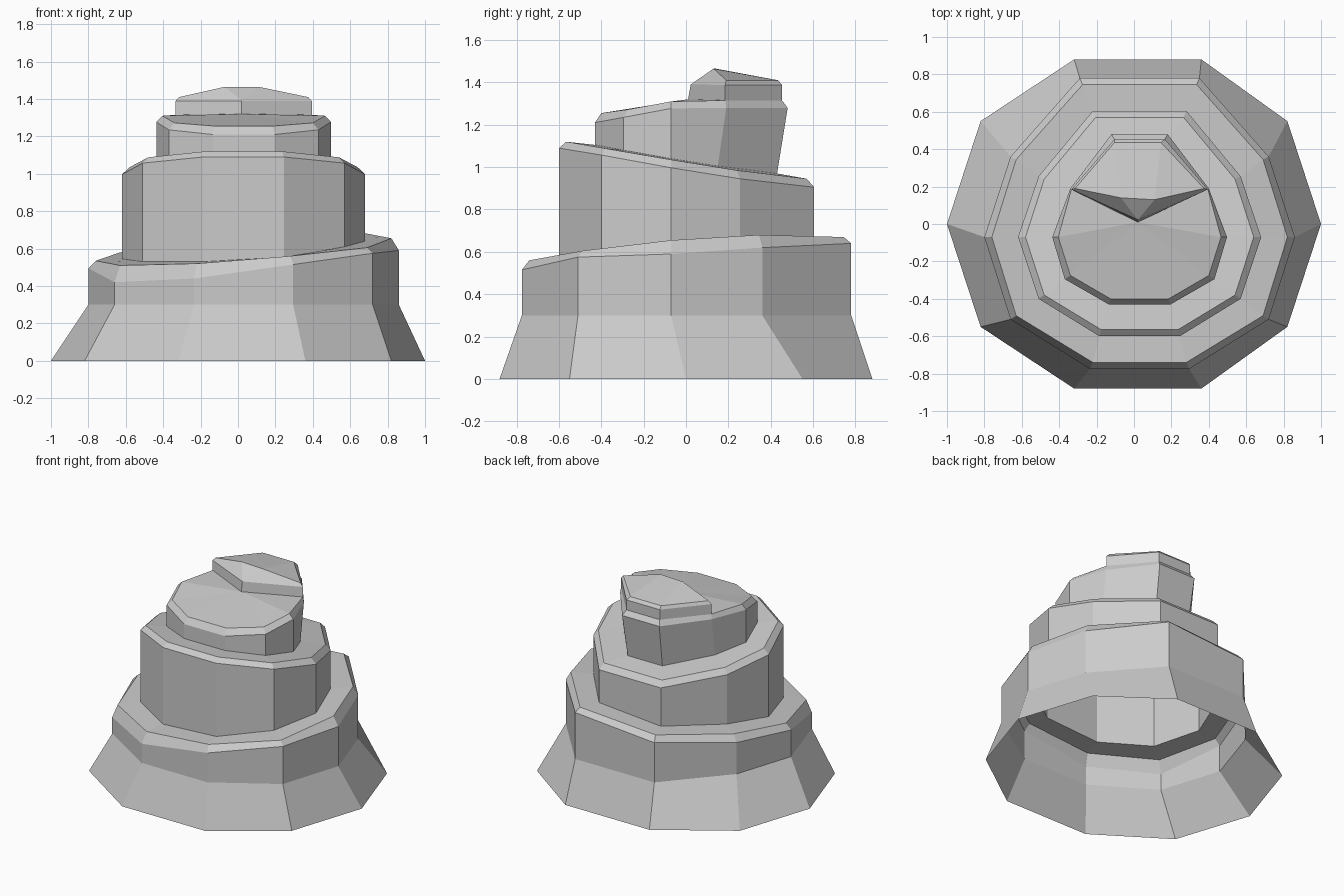
import bpy

if "Cube" in bpy.data.objects:
    bpy.data.objects.remove(bpy.data.objects["Cube"])

CX = 0.03  # the tiers lean slightly to +x


def ring(cx, half, zr, zl=None):
    """Ten-sided ring: right half (front to back) mirrored about cx."""
    zl = zl or zr
    right = [(cx + w, y, z) for (w, y), z in zip(half, zr)]
    left = [(cx - w, y, z) for (w, y), z in zip(half, zl)]
    return right + left[::-1]


def build(name, verts, faces):
    me = bpy.data.meshes.new(name)
    me.from_pydata(verts, [], faces)
    me.update()
    ob = bpy.data.objects.new(name, me)
    bpy.context.collection.objects.link(ob)
    return ob


def loft(name, rings):
    """Skin of quads between successive rings."""
    n = len(rings[0])
    verts = [v for r in rings for v in r]
    faces = [(k * n + i, k * n + (i + 1) % n, (k + 1) * n + (i + 1) % n, (k + 1) * n + i)
             for k in range(len(rings) - 1) for i in range(n)]
    return build(name, verts, faces)


# plan outlines, right half from front to back
foot = [(.34, -.88), (.82, -.55), (1, 0), (.82, .55), (.34, .88)]
wall1 = [(.265, -.775), (.69, -.51), (.83, -.07), (.69, .36), (.32, .78)]
rim1 = [(.25, -.74), (.66, -.49), (.79, -.07), (.66, .345), (.305, .745)]
wall2 = [(.215, -.6), (.54, -.4), (.65, -.07), (.54, .255), (.25, .605)]
rim2 = [(.205, -.565), (.51, -.38), (.61, -.07), (.51, .24), (.235, .57)]
base3 = [(.165, -.43), (.40, -.295), (.467, -.07), (.37, .15), (.14, .43)]
wall3 = [(.165, -.43), (.40, -.295), (.467, -.07), (.37, .19), (.15, .48)]
rim3 = [(.155, -.4), (.37, -.275), (.435, -.07), (.365, .185), (.135, .453)]

# lower tier: flared skirt, wall with spiralling top, bevelled rim and ledge
foot_ring = [(x + (.02 if abs(x) < .5 else 0), y, z)
             for x, y, z in ring(0, foot, [0] * 5)]
ledge1 = ring(CX, wall2, [.555, .61, .64, .665, .665], [.53, .53, .545, .585, .625])
loft("lower_tier", [
    foot_ring,
    ring(CX, wall1, [.3] * 5),
    ring(CX, wall1, [.515, .575, .59, .62, .64], [.44, .42, .495, .53, .59]),
    ring(CX, rim1, [.56, .605, .655, .68, .67], [.52, .51, .535, .58, .63]),
    ledge1])

# middle tier: top slopes down to the back
ledge2 = ring(CX, base3, [1.105, 1.08, 1.04, 1.005, .97])
loft("middle_tier", [
    ledge1,
    ring(CX, wall2, [1.09, 1.057, .997, .945, .905]),
    ring(CX, rim2, [1.12, 1.088, 1.035, .985, .945]),
    ledge2])

# upper tier: top slopes down to the front
top_rim = ring(CX, rim3, [1.255, 1.272, 1.31, 1.315, 1.315])
loft("upper_tier", [
    ledge2,
    ring(CX, wall3, [1.21, 1.235, 1.277, 1.28, 1.28]),
    top_rim])

# front part of the top surface, fanned to the middle
centre = (.02, .01, 1.32)
front = [top_rim[i] for i in (6, 7, 8, 9, 0, 1, 2, 3)]
build("top_surface", front + [centre], [(i, i + 1, 8) for i in range(7)])

# summit: five-sided block with a notched front and sloping top
base = [centre] + [top_rim[i] for i in (3, 4, 5, 6)]
wall = [(.02, .022, 1.39)] + [(x, y, 1.388) for x, y, z in base[1:]]
peak = [(.11, .13, 1.465), (.375, .19, 1.41), (.145, .435, 1.41),
        (-.105, .435, 1.41), (-.315, .19, 1.41), (-.07, .14, 1.465)]
faces = [(i, (i + 1) % 5, 5 + (i + 1) % 5, 5 + i) for i in range(5)]
faces += [(5, 6, 11, 10), (6, 7, 12, 11), (7, 8, 13, 12), (8, 9, 14, 13),
          (9, 5, 15, 14), (5, 10, 15), (10, 11, 12), (10, 12, 13, 15), (15, 13, 14)]
build("summit", base + wall + peak, faces)
